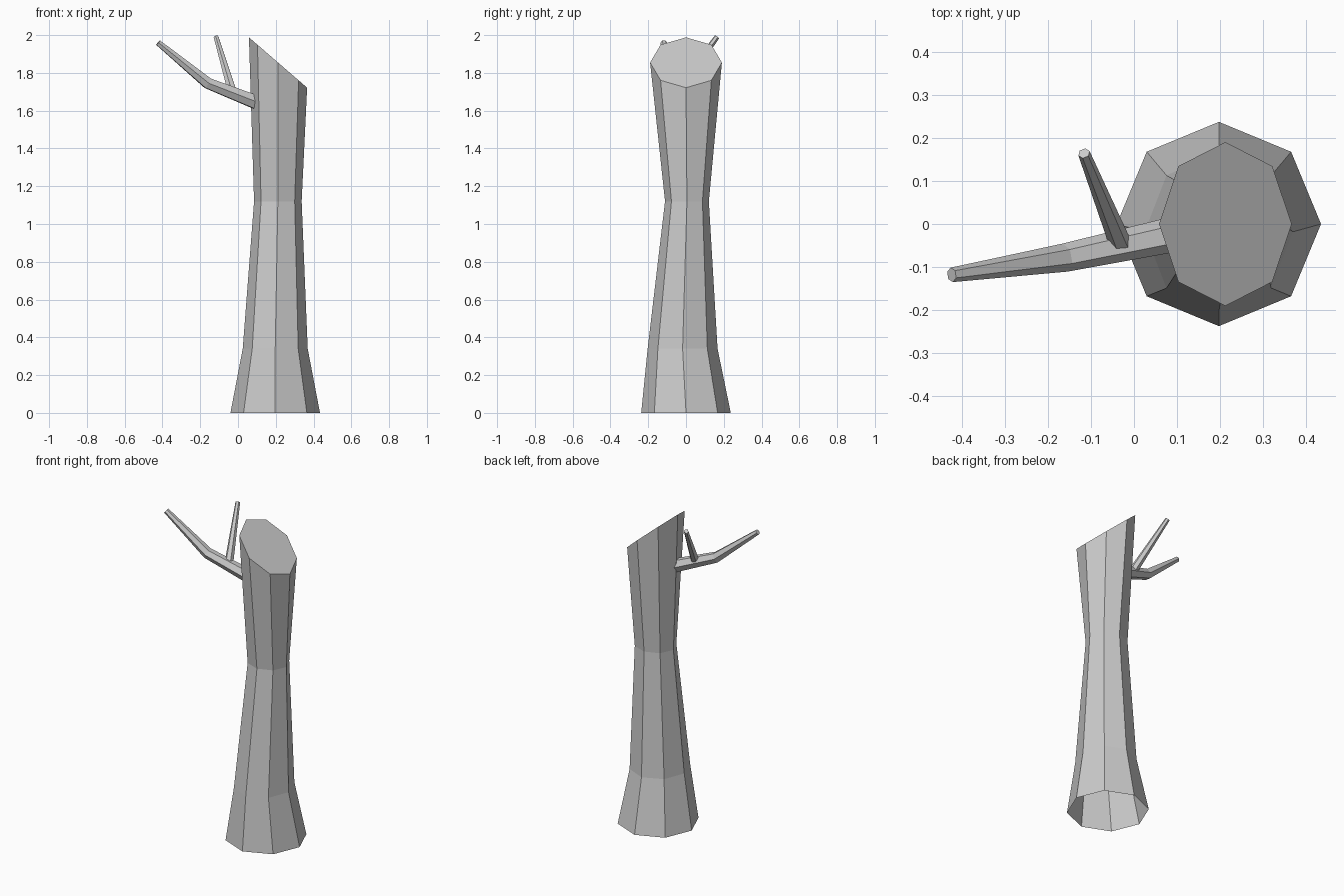
import bpy, bmesh, math
from mathutils import Vector

cube = bpy.data.objects.get("Cube")
if cube:
    bpy.data.objects.remove(cube, do_unlink=True)

bark = bpy.data.materials.new("grey_bark")
bark.use_nodes = True
COLOUR = (0.6, 0.6, 0.6, 1)
bark.diffuse_color = COLOUR
bark.node_tree.nodes["Principled BSDF"].inputs["Base Color"].default_value = COLOUR


def loft(name, rings, cap_start=False):
    """Skin a list of vertex rings and close the last one."""
    bm = bmesh.new()
    loops = [[bm.verts.new(p) for p in ring] for ring in rings]
    n = len(loops[0])
    for a, b in zip(loops, loops[1:]):
        for i in range(n):
            j = (i + 1) % n
            bm.faces.new((a[i], a[j], b[j], b[i]))
    bm.faces.new(loops[-1])
    if cap_start:
        bm.faces.new(loops[0][::-1])
    mesh = bpy.data.meshes.new(name)
    bm.to_mesh(mesh)
    bm.free()
    mesh.materials.append(bark)
    obj = bpy.data.objects.new(name, mesh)
    bpy.context.collection.objects.link(obj)
    return obj


def trunk_ring(cx, cy, rx, ry, height):
    """Octagon whose height may depend on x."""
    ring = []
    for i in range(8):
        a = i * math.tau / 8
        x = cx + rx * math.cos(a)
        ring.append((x, cy + ry * math.sin(a), height(x)))
    return ring


def branch(name, path, sides=6):
    """Tapered limb through (point, radius) pairs."""
    pts = [Vector(p) for p, r in path]
    rings = []
    for i, (p, r) in enumerate(path):
        d = (pts[min(i + 1, len(pts) - 1)] - pts[max(i - 1, 0)]).normalized()
        u = d.cross(Vector((0, 0, 1))).normalized()
        v = u.cross(d)
        rings.append([pts[i] + r * (u * math.cos(k * math.tau / sides)
                                    - v * -math.sin(k * math.tau / sides))
                      for k in range(sides)])
    # u x v points backwards along the limb, so reverse the winding
    return loft(name, [ring[::-1] for ring in rings], cap_start=True)


# Hollow-bottomed trunk with a slanted cut on top
loft("trunk", [
    trunk_ring(0.197, 0, 0.237, 0.237, lambda x: 0),
    trunk_ring(0.197, -0.018, 0.172, 0.185, lambda x: 0.34),
    trunk_ring(0.211, 0.005, 0.126, 0.116, lambda x: 1.12),
    trunk_ring(0.212, 0, 0.154, 0.19, lambda x: 1.988 - 0.865 * (x - 0.058)),
])

# Bent side limb and the twig growing from it
branch("side_branch", [((0.12, -0.018, 1.635), 0.042),
                       ((-0.16, -0.078, 1.745), 0.033),
                       ((-0.423, -0.118, 1.96), 0.017)])
branch("twig", [((-0.03, -0.05, 1.70), 0.026),
                ((-0.116, 0.164, 1.99), 0.014)])
